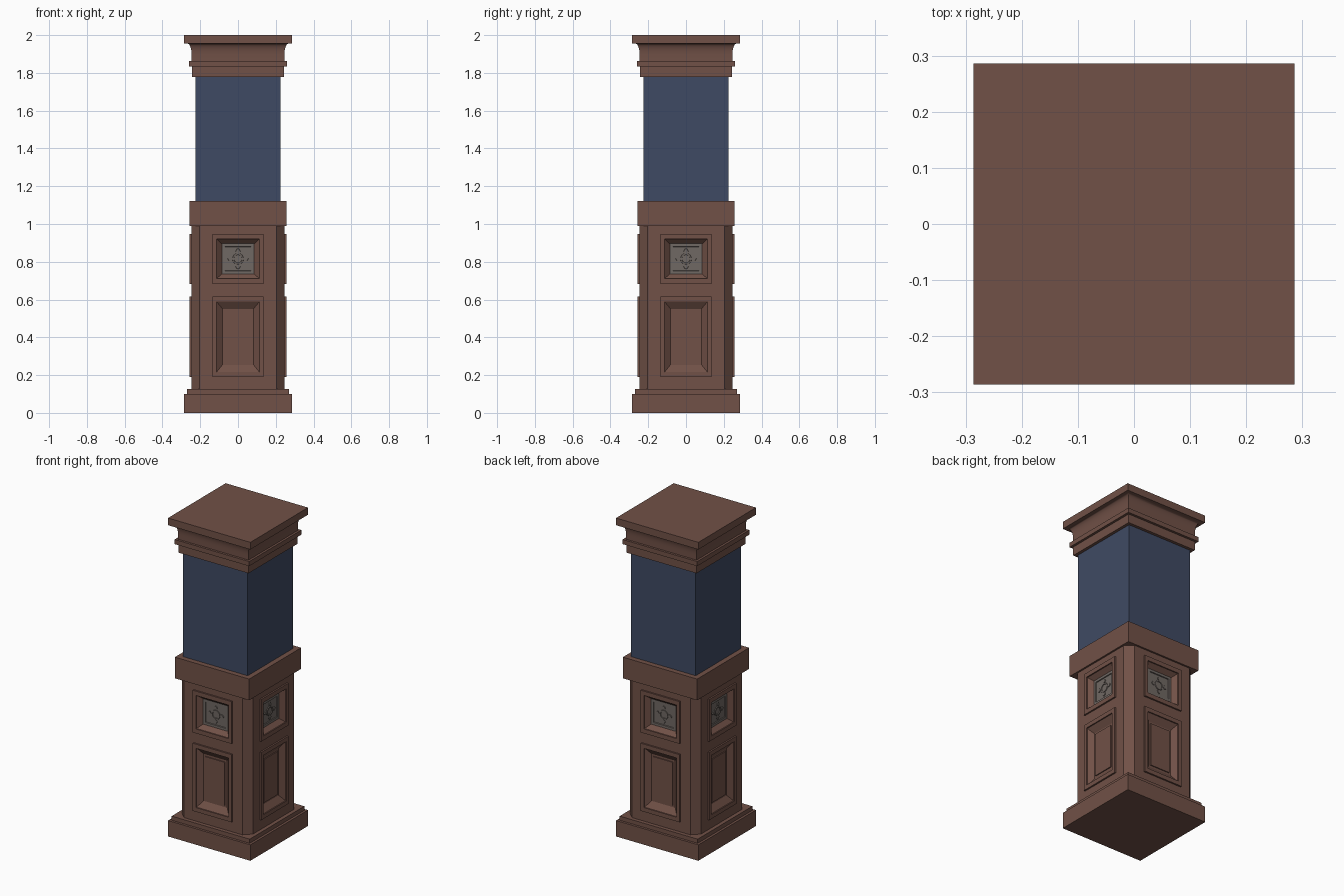
import bpy, bmesh, math
from mathutils import Matrix, Vector

if "Cube" in bpy.data.objects:
    bpy.data.objects.remove(bpy.data.objects["Cube"])


def material(name, rgb):
    m = bpy.data.materials.new(name)
    m.diffuse_color = [(c / 255 / 12.92 if c < 10 else ((c / 255 + 0.055) / 1.055) ** 2.4) for c in rgb] + [1]
    m.use_nodes = True
    m.node_tree.nodes["Principled BSDF"].inputs["Base Color"].default_value = m.diffuse_color
    return m


BROWN = material("brown wood", (113, 81, 71))
BLUE = material("slate blue", (63, 74, 99))
GREY = material("grey stone", (112, 104, 99))


def finish(bm, name, mat, smooth=False):
    bmesh.ops.remove_doubles(bm, verts=bm.verts, dist=1e-5)
    me = bpy.data.meshes.new(name)
    bm.to_mesh(me)
    bm.free()
    ob = bpy.data.objects.new(name, me)
    bpy.context.collection.objects.link(ob)
    me.materials.append(mat)
    if smooth:
        bpy.context.view_layer.objects.active = ob
        ob.select_set(True)
        bpy.ops.object.shade_smooth_by_angle(angle=math.radians(30))
        ob.select_set(False)
    return ob


def loft(bm, rings, cap_start=False, cap_end=True):
    """Join rings of points (counter-clockwise seen from the end side)."""
    rows = [[bm.verts.new(p) for p in r] for r in rings]
    n = len(rows[0])
    for a, b in zip(rows, rows[1:]):
        for i in range(n):
            j = (i + 1) % n
            bm.faces.new((a[i], a[j], b[j], b[i]))
    if cap_start:
        bm.faces.new(rows[0][::-1])
    if cap_end:
        bm.faces.new(rows[-1])


def square_stack(name, profile, mat, smooth=False):
    """Square moulding from (half width, height) pairs."""
    bm = bmesh.new()
    loft(bm, [[(-r, -r, z), (r, -r, z), (r, r, z), (-r, r, z)] for r, z in profile], True)
    return finish(bm, name, mat, smooth)


def four_sides(bm):
    """Repeat front geometry on the other three sides."""
    src = bm.verts[:] + bm.edges[:] + bm.faces[:]
    for k in (1, 2, 3):
        new = bmesh.ops.duplicate(bm, geom=src)["geom"]
        vs = [g for g in new if isinstance(g, bmesh.types.BMVert)]
        bmesh.ops.rotate(bm, verts=vs, cent=(0, 0, 0), matrix=Matrix.Rotation(k * math.pi / 2, 3, 'Z'))


def rect_rings(cz, rows):
    """Front-facing rectangles from (half width, half height, distance out)."""
    return [[(-w, -d, cz - h), (w, -d, cz - h), (w, -d, cz + h), (-w, -d, cz + h)] for w, h, d in rows]


# plinth, blue shaft, belt
square_stack("plinth", [(.286, 0), (.286, .1), (.271, .1), (.271, .126), (.2, .126)], BROWN)
square_stack("belt_band", [(.258, .99), (.258, 1.123)], BROWN)
square_stack("upper_shaft", [(.2255, 1.123), (.2255, 1.778)], BLUE)

# capital with a curved cove under the top slab
cove = [(.245 + .022 * (1 - math.cos(t * math.pi / 12)), 1.895 + .06 * math.sin(t * math.pi / 12)) for t in range(7)]
square_stack("capital", [(.244, 1.778), (.244, 1.833), (.259, 1.833), (.259, 1.862), (.245, 1.862)]
             + cove + [(.286, 1.955), (.286, 2.0)], BROWN, True)

# pedestal: chamfered corners, walls left open behind the panels
F, C = .247, .203
bm = bmesh.new()
xs = [-C, -.12, .12, C]
zs = [.126, .2, .605, .695, .937, .99]
for i in range(3):
    for j in range(5):
        if i == 1 and j in (1, 3):
            continue
        x0, x1, z0, z1 = xs[i], xs[i + 1], zs[j], zs[j + 1]
        bm.faces.new([bm.verts.new(p) for p in ((x0, -F, z0), (x1, -F, z0), (x1, -F, z1), (x0, -F, z1))])
bm.faces.new([bm.verts.new(p) for p in ((C, -F, .126), (F, -C, .126), (F, -C, .99), (C, -F, .99))])
four_sides(bm)
finish(bm, "pedestal", BROWN)

# lower panels: trim, sloped recess and raised field
bm = bmesh.new()
loft(bm, rect_rings(.4025, [(.135, .2125, F), (.135, .2125, .257), (.113, .186, .257), (.113, .186, .25),
                            (.082, .148, .224), (.068, .136, .224), (.068, .136, .23)]))
four_sides(bm)
finish(bm, "lower_panels", BROWN)

# upper panels: trim and sloped recess
CZ = .8155
bm = bmesh.new()
loft(bm, rect_rings(CZ, [(.135, .1325, F), (.135, .1325, .257), (.113, .105, .257), (.113, .105, .25),
                         (.086, .08, .224)]), cap_end=False)
four_sides(bm)
finish(bm, "upper_panels", BROWN)

# stone tiles with a rim
bm = bmesh.new()
loft(bm, rect_rings(CZ, [(.086, .08, .224), (.070, .065, .224), (.068, .063, .219)]))
four_sides(bm)
finish(bm, "stone_tiles", GREY)

# carved rosette: ring and four leaves in low relief
bm = bmesh.new()


def relief(pts):
    loft(bm, [[(x, -.2185, CZ + z) for x, z in pts], [(x * .97, -.2235, CZ + z * .97) for x, z in pts]])


def circle(r, d):
    return [(r * math.cos(a * math.pi / 8), -d, CZ + r * math.sin(a * math.pi / 8)) for a in range(16)]


loft(bm, [circle(.03, .2185), circle(.029, .2235), circle(.022, .2235), circle(.021, .2185)], cap_end=False)
for k in range(4):
    a = k * math.pi / 2
    leaf = [(.030, 0), (.040, -.013), (.050, -.008), (.056, 0), (.050, .008), (.040, .013)]
    relief([(x * math.cos(a) - z * math.sin(a), x * math.sin(a) + z * math.cos(a)) for x, z in leaf])
four_sides(bm)
finish(bm, "tile_rosettes", GREY)
